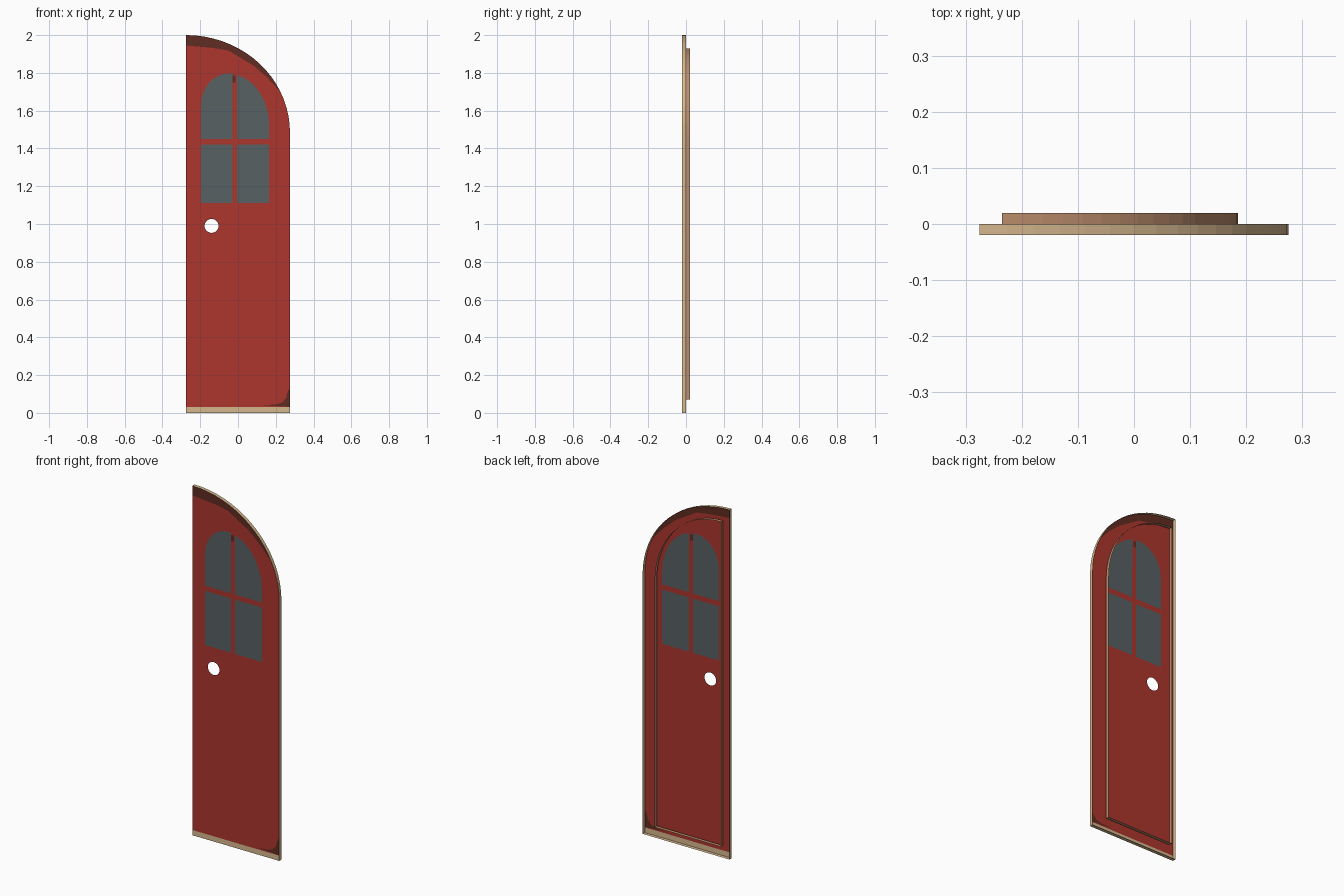
import bpy, bmesh, math
from mathutils import Vector
from mathutils.geometry import delaunay_2d_cdt

if "Cube" in bpy.data.objects:
    bpy.data.objects.remove(bpy.data.objects["Cube"])


def mat(name, rgb):
    m = bpy.data.materials.new(name)
    m.diffuse_color = (*rgb, 1)
    m.use_nodes = True
    m.node_tree.nodes["Principled BSDF"].inputs["Base Color"].default_value = m.diffuse_color
    return m


RED = mat("red_paint", (0.42, 0.035, 0.026))
DARK = mat("dark_red_wear", (0.12, 0.025, 0.016))
TAN = mat("bare_wood_tan", (0.67, 0.48, 0.27))
BROWN = mat("brown_wood", (0.50, 0.265, 0.15))
GLASS = mat("grey_glass", (0.098, 0.12, 0.127))


def arc(cx, cz, rx, rz, a0, a1, n):
    """Points on an ellipse between two angles in degrees."""
    pts = []
    for i in range(n + 1):
        a = math.radians(a0 + (a1 - a0) * i / n)
        pts.append((cx + rx * math.cos(a), cz + rz * math.sin(a)))
    return pts


def inside(p, poly):
    """Even-odd test of a point against an outline."""
    hit = False
    for (x0, z0), (x1, z1) in zip(poly, poly[1:] + poly[:1]):
        if (z0 > p[1]) != (z1 > p[1]) and p[0] < x0 + (p[1] - z0) * (x1 - x0) / (z1 - z0):
            hit = not hit
    return hit


def finish(name, bm, mats):
    me = bpy.data.meshes.new(name)
    bm.to_mesh(me)
    bm.free()
    for m in mats:
        me.materials.append(m)
    ob = bpy.data.objects.new(name, me)
    bpy.context.collection.objects.link(ob)


def rim(name, pts, y0, y1, m):
    """Open strip of wall that follows an outline."""
    bm = bmesh.new()
    a = [bm.verts.new((x, y0, z)) for x, z in pts]
    b = [bm.verts.new((x, y1, z)) for x, z in pts]
    for i in range(len(pts)):
        j = (i + 1) % len(pts)
        bm.faces.new((a[i], b[i], b[j], a[j]))
    bm.normal_update()
    if bm.faces[:][0].normal.z > 0:  # the first wall is the bottom one
        bmesh.ops.reverse_faces(bm, faces=bm.faces[:])
    finish(name, bm, [m])


# Outlines: quarter-round door edge and the smaller raised rim on the back
outer = [(-0.275, 0), (0.275, 0)] + arc(-0.275, 1.485, 0.55, 0.515, 0, 90, 18)
inner = [(-0.235, 0.07), (0.185, 0.07)] + arc(-0.235, 1.48, 0.42, 0.45, 0, 90, 18)
rim("door_edge", outer, -0.02, 0, TAN)
rim("back_rim", inner, 0, 0.02, BROWN)

# Regions cut into the door sheet
panes = [
    [(-0.195, 1.11), (-0.03, 1.11), (-0.03, 1.42), (-0.195, 1.42)],
    [(-0.005, 1.11), (0.165, 1.11), (0.165, 1.42), (-0.005, 1.42)],
    [(-0.195, 1.45)] + arc(-0.05, 1.63, 0.145, 0.167, 180, 82, 9) + [(-0.03, 1.45)],
    [(-0.005, 1.45)] + arc(-0.05, 1.52, 0.215, 0.275, 78, 0, 10) + [(0.165, 1.45)],
]
knob_hole = arc(-0.14, 0.99, 0.037, 0.037, 0, 345, 23)
wear = [
    [(-0.3, 1.947), (-0.13, 1.932), (-0.05, 1.918), (0.0, 1.888), (0.08, 1.84),
     (0.15, 1.78), (0.225, 1.70), (0.3, 2.1), (-0.3, 2.1)],
    [(0.13, 0.04), (0.3, 0.03), (0.3, 0.14), (0.265, 0.12), (0.255, 0.08),
     (0.235, 0.055), (0.2, 0.045)],
    [(-0.03, 1.75), (-0.012, 1.75), (-0.012, 1.785), (-0.03, 1.785)],
]
strip = [(-0.3, -0.1), (0.3, -0.1), (0.3, 0.03), (-0.3, 0.03)]

verts, edges = [], []
for loop in [outer, knob_hole, strip] + panes + wear:
    n = len(verts)
    verts += [Vector(p) for p in loop]
    edges += [(n + i, n + (i + 1) % len(loop)) for i in range(len(loop))]
vs, _, fs, *_ = delaunay_2d_cdt(verts, edges, [], 0, 1e-5)

# Door sheet: one thin red face with glass, worn areas and an open knob hole
bm = bmesh.new()
bv = [bm.verts.new((v.x, -0.02, v.y)) for v in vs]
for f in fs:
    c = sum((vs[i] for i in f), Vector((0, 0))) / len(f)
    if not inside(c, outer) or inside(c, knob_hole):
        continue
    face = bm.faces.new([bv[i] for i in f])
    face.normal_update()
    if face.normal.y > 0:
        face.normal_flip()
    if inside(c, strip):
        face.material_index = 2
    elif any(inside(c, p) for p in panes):
        face.material_index = 3
    elif any(inside(c, p) for p in wear):
        face.material_index = 1
bmesh.ops.delete(bm, geom=[v for v in bm.verts if not v.link_faces], context='VERTS')
finish("door_sheet", bm, [RED, DARK, TAN, GLASS])
